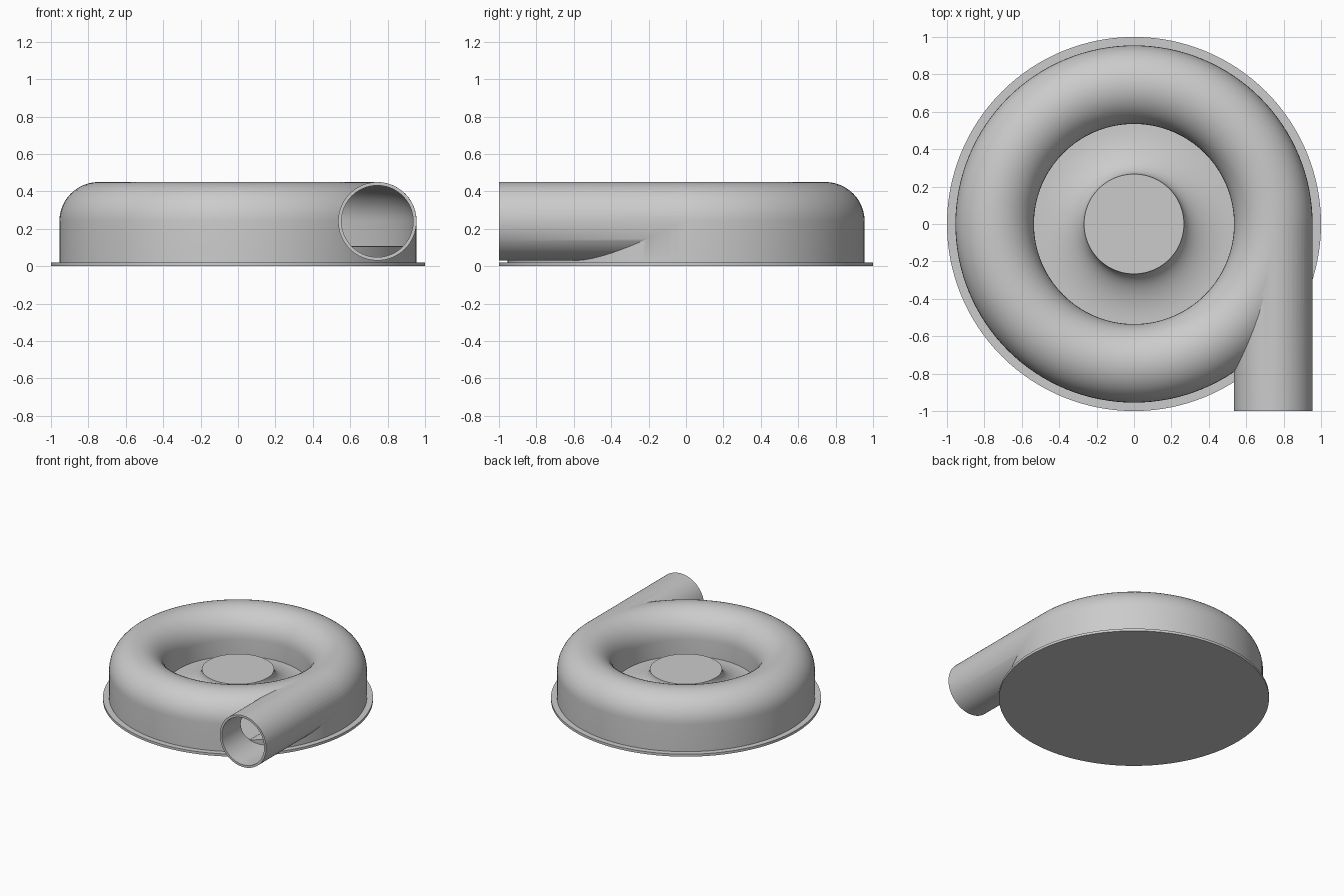
import bpy, bmesh
from math import sin, cos, pi, radians
from mathutils import Matrix, Vector

cube = bpy.data.objects.get("Cube")
if cube:
    bpy.data.objects.remove(cube, do_unlink=True)

GREY = (0.6, 0.6, 0.6, 1)
metal = bpy.data.materials.new("light_grey_metal")
metal.use_nodes = True
metal.diffuse_color = GREY
metal.node_tree.nodes["Principled BSDF"].inputs["Base Color"].default_value = GREY

RING = 0.745      # radius of the tube's centre line
TUBE = 0.21       # outer radius of the tube
WALL = 0.018
AXIS_Z = 0.24     # height of the tube's centre line
FLOOR = 0.107     # floor of the scroll chamber
HUB, HUB_Z = 0.267, 0.25


def finish(name, bm):
    bmesh.ops.remove_doubles(bm, verts=bm.verts, dist=1e-5)
    bmesh.ops.recalc_face_normals(bm, faces=bm.faces)
    mesh = bpy.data.meshes.new(name)
    bm.to_mesh(mesh)
    bm.free()
    mesh.materials.append(metal)
    obj = bpy.data.objects.new(name, mesh)
    bpy.context.collection.objects.link(obj)
    return obj


def lathe(name, profile, closed=False, steps=128):
    """Spin (radius, height) points around the z axis."""
    bm = bmesh.new()
    verts = [bm.verts.new((r, 0, z)) for r, z in profile]
    pairs = list(zip(verts, verts[1:]))
    if closed:
        pairs.append((verts[-1], verts[0]))
    edges = [bm.edges.new(p) for p in pairs]
    bmesh.ops.spin(bm, geom=verts + edges, cent=(0, 0, 0), axis=(0, 0, 1),
                   angle=2 * pi, steps=steps, use_duplicate=False)
    return finish(name, bm)


def rod(name, radius, y0, y1):
    """Solid cylinder along y, on the outlet axis."""
    bm = bmesh.new()
    place = Matrix.Translation((RING, (y0 + y1) / 2, AXIS_Z)) @ Matrix.Rotation(pi / 2, 4, 'X')
    bmesh.ops.create_cone(bm, cap_ends=True, segments=96, radius1=radius,
                          radius2=radius, depth=y1 - y0, matrix=place)
    return finish(name, bm)


def tube_arc(radius, n=24):
    """Upper half of the tube section, from outside to inside."""
    return [(RING + radius * cos(pi * i / n), AXIS_Z + radius * sin(pi * i / n))
            for i in range(n + 1)]


def select_only(obj):
    bpy.ops.object.select_all(action='DESELECT')
    obj.select_set(True)
    bpy.context.view_layer.objects.active = obj


def combine(target, tool, operation):
    mod = target.modifiers.new(operation.lower(), 'BOOLEAN')
    mod.operation = operation
    mod.solver = 'EXACT'
    mod.object = tool
    select_only(target)
    bpy.ops.object.modifier_apply(modifier=mod.name)
    bpy.data.objects.remove(tool, do_unlink=True)


# Scroll casing with a flared centre hub
inner = RING - TUBE
flare = [(inner - (inner - HUB) * sin(pi / 2 * i / 14),
          HUB_Z - (HUB_Z - FLOOR) * cos(pi / 2 * i / 14)) for i in range(15)]
casing = lathe("scroll_casing",
               [(0, 0.012), (RING + TUBE, 0.012)] + tube_arc(TUBE) + flare + [(0, HUB_Z)])

# Straight tangential outlet, then the hollow chamber and bore
combine(casing, rod("outlet", TUBE - 0.0005, -1, 0), 'UNION')
bore = TUBE - WALL
cavity = lathe("cavity", [(RING + bore, FLOOR), *tube_arc(bore), (RING - bore, FLOOR)], closed=True)
combine(cavity, rod("bore", bore - 0.0005, -1.1, 0), 'UNION')
combine(casing, cavity, 'DIFFERENCE')

# Chamber floor, which steps up from the outlet bore
chamber_floor = lathe("chamber_floor", [(0, 0.012), (0.94, 0.012), (0.94, FLOOR - 0.001), (0, FLOOR - 0.001)])

# Base flange
flange = lathe("base_flange", [(0, 0), (1, 0), (1, 0.02), (0, 0.02)])

for part in (casing, chamber_floor, flange):
    select_only(part)
    bpy.ops.object.shade_smooth_by_angle(angle=radians(30))
